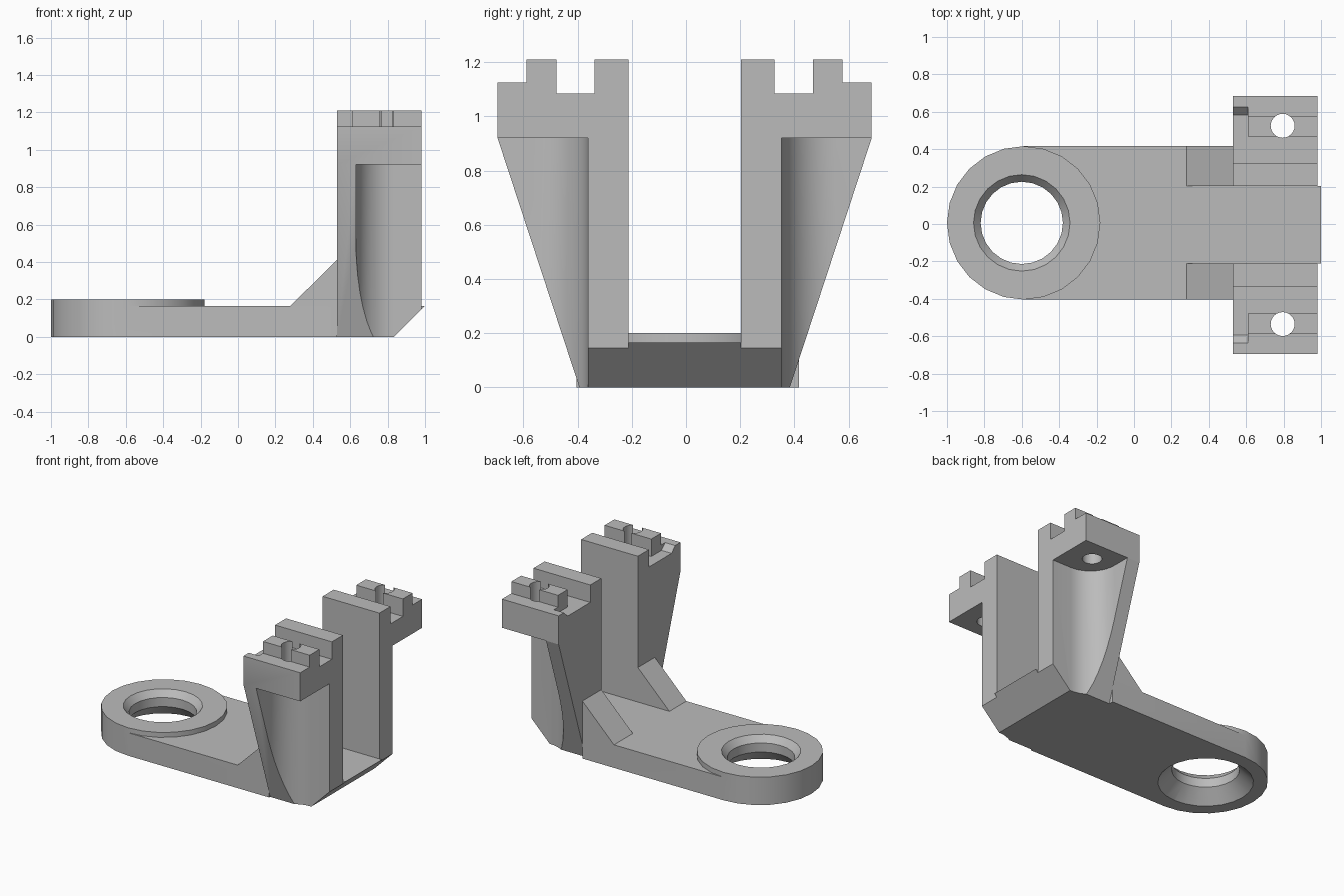
import bpy, bmesh
from math import pi, sin, cos, radians
from mathutils import Vector

cube = bpy.data.objects.get("Cube")
if cube:
    bpy.data.objects.remove(cube, do_unlink=True)

grey = bpy.data.materials.new("plain grey")
grey.use_nodes = True
grey.diffuse_color = (0.5, 0.5, 0.5, 1)
grey.node_tree.nodes["Principled BSDF"].inputs["Base Color"].default_value = grey.diffuse_color

PLATE_Z = 0.165      # top of the arm
HEAD_Z = 0.92        # underside of the tower heads
WALL_X, END_X = 0.53, 0.98
MID_Y = -0.005       # centre plane of the towers
RING = Vector((-0.59, 0.006))


def make(name, bm):
    bmesh.ops.recalc_face_normals(bm, faces=bm.faces)
    mesh = bpy.data.meshes.new(name)
    bm.to_mesh(mesh)
    bm.free()
    mesh.materials.append(grey)
    obj = bpy.data.objects.new(name, mesh)
    bpy.context.collection.objects.link(obj)
    return obj


def prism(name, points, axis, lo, hi, cut=None):
    """Extrude a 2D outline along an axis; optionally slice off one side of a plane."""
    def place(p, d):
        c = list(p)
        c.insert("xyz".index(axis), d)
        return c
    bm = bmesh.new()
    face = bm.faces.new([bm.verts.new(place(p, lo)) for p in points])
    top = bmesh.ops.extrude_face_region(bm, geom=[face])["geom"]
    shift = Vector(place((0, 0), hi - lo))
    bmesh.ops.translate(bm, vec=shift, verts=[v for v in top if isinstance(v, bmesh.types.BMVert)])
    if cut:
        geom = bm.verts[:] + bm.edges[:] + bm.faces[:]
        bmesh.ops.bisect_plane(bm, geom=geom, plane_co=cut[0], plane_no=cut[1], clear_outer=True)
        bmesh.ops.holes_fill(bm, edges=bm.edges[:])
    return make(name, bm)


def circle(cx, cy, r, n=24):
    return [(cx + r * cos(2 * pi * i / n), cy + r * sin(2 * pi * i / n)) for i in range(n)]


def lathe(name, profile, cx, cy, n=24):
    """Closed solid of revolution from (radius, height) pairs."""
    bm = bmesh.new()
    rings = [[bm.verts.new((x, y, z)) for x, y in circle(cx, cy, r, n)] for r, z in profile]
    for a, b in zip(rings, rings[1:]):
        for i in range(n):
            j = (i + 1) % n
            bm.faces.new((a[i], a[j], b[j], b[i]))
    bm.faces.new(rings[0])
    bm.faces.new(rings[-1])
    return make(name, bm)


def combine(obj, other, operation):
    """Apply a boolean and discard the second solid."""
    mod = obj.modifiers.new("join", 'BOOLEAN')
    mod.operation, mod.solver, mod.object = operation, 'EXACT', other
    bpy.context.view_layer.objects.active = obj
    bpy.ops.object.modifier_apply(modifier=mod.name)
    bpy.data.objects.remove(other, do_unlink=True)


def tidy(obj):
    """Merge coplanar faces and smooth the rounded ones."""
    bm = bmesh.new()
    bm.from_mesh(obj.data)
    bmesh.ops.remove_doubles(bm, verts=bm.verts, dist=0.0002)
    bmesh.ops.dissolve_limit(bm, angle_limit=radians(0.5), verts=bm.verts, edges=bm.edges)
    bm.to_mesh(obj.data)
    bm.free()
    bpy.ops.object.select_all(action='DESELECT')
    obj.select_set(True)
    bpy.context.view_layer.objects.active = obj
    bpy.ops.object.shade_smooth_by_angle(angle=radians(30))


# Arm with a raised ring and a hole flared at both ends
half = 0.41
outline = [(RING.x, RING.y - half), (WALL_X, RING.y - half),
           (WALL_X, RING.y + half), (RING.x, RING.y + half)]
arm = prism("arm_with_ring", outline, "z", 0, PLATE_Z)
combine(arm, prism("ring", circle(*RING, half), "z", 0, 0.2), 'UNION')
bore = [(0.33, -0.02), (0.31, 0), (0.22, 0.09), (0.22, 0.155), (0.258, 0.2), (0.275, 0.22)]
combine(arm, lathe("bore", bore, RING.x - 0.01, RING.y), 'DIFFERENCE')
tidy(arm)

# Floor between the towers, with a chamfered end
floor = prism("floor", [(WALL_X, 0), (0.835, 0), (1, PLATE_Z), (WALL_X, PLATE_Z)],
              "y", MID_Y - 0.207, MID_Y + 0.207)
tidy(floor)

# Two mirrored towers
for side, s in (("front", -1), ("back", 1)):
    def y(v):
        return MID_Y + s * v

    inner, outer, edge = 0.207, 0.357, 0.69

    # Head: stepped profile with rails and a groove
    steps = [(inner, HEAD_Z), (edge, HEAD_Z), (edge, 1.125), (0.583, 1.125), (0.583, 1.21),
             (0.473, 1.21), (0.473, 1.085), (0.332, 1.085), (0.332, 1.21), (inner, 1.21)]
    tower = prism(side + "_tower", [(y(a), z) for a, z in steps], "x", WALL_X, END_X)
    notch = [(0.4, 1.085), (0.588, 1.085), (0.63, 1.125), (0.63, 1.3), (0.4, 1.3)]
    combine(tower, prism("notch", [(y(a), z) for a, z in notch], "x", 0.5, 0.61), 'DIFFERENCE')
    hole = prism("bolt_hole", circle(0.795, y(0.53), 0.064), "z", 0.8, 1.4)
    combine(tower, hole, 'DIFFERENCE')

    # Wall with chamfered foot
    wall = [(WALL_X, 0), (0.835, 0), (END_X, 0.145), (END_X, HEAD_Z), (WALL_X, HEAD_Z)]
    combine(tower, prism("wall", wall, "y", y(inner), y(outer)), 'UNION')

    # Tapered flange blended into the wall by a round fillet
    r, web = 0.2, 0.63
    arc = [(web + r - r * sin(t), outer + r - r * cos(t))
           for t in (pi / 2 * i / 10 for i in range(11))]
    flange = [(WALL_X, outer - 0.05), (web + r, outer - 0.05)] + arc + [(web, edge), (WALL_X, edge)]
    slope = (Vector((0, y(0.388), 0)), Vector((0, s * HEAD_Z, 0.388 - edge)))
    solid = prism("flange", [(x, y(v)) for x, v in flange], "z", 0, HEAD_Z, slope)
    combine(tower, solid, 'UNION')
    tidy(tower)

    # Sloped brace between arm and tower
    brace = prism(side + "_brace", [(0.28, PLATE_Z), (WALL_X, PLATE_Z), (WALL_X, 0.412)],
                  "y", y(inner), RING.y + s * half)
    tidy(brace)
